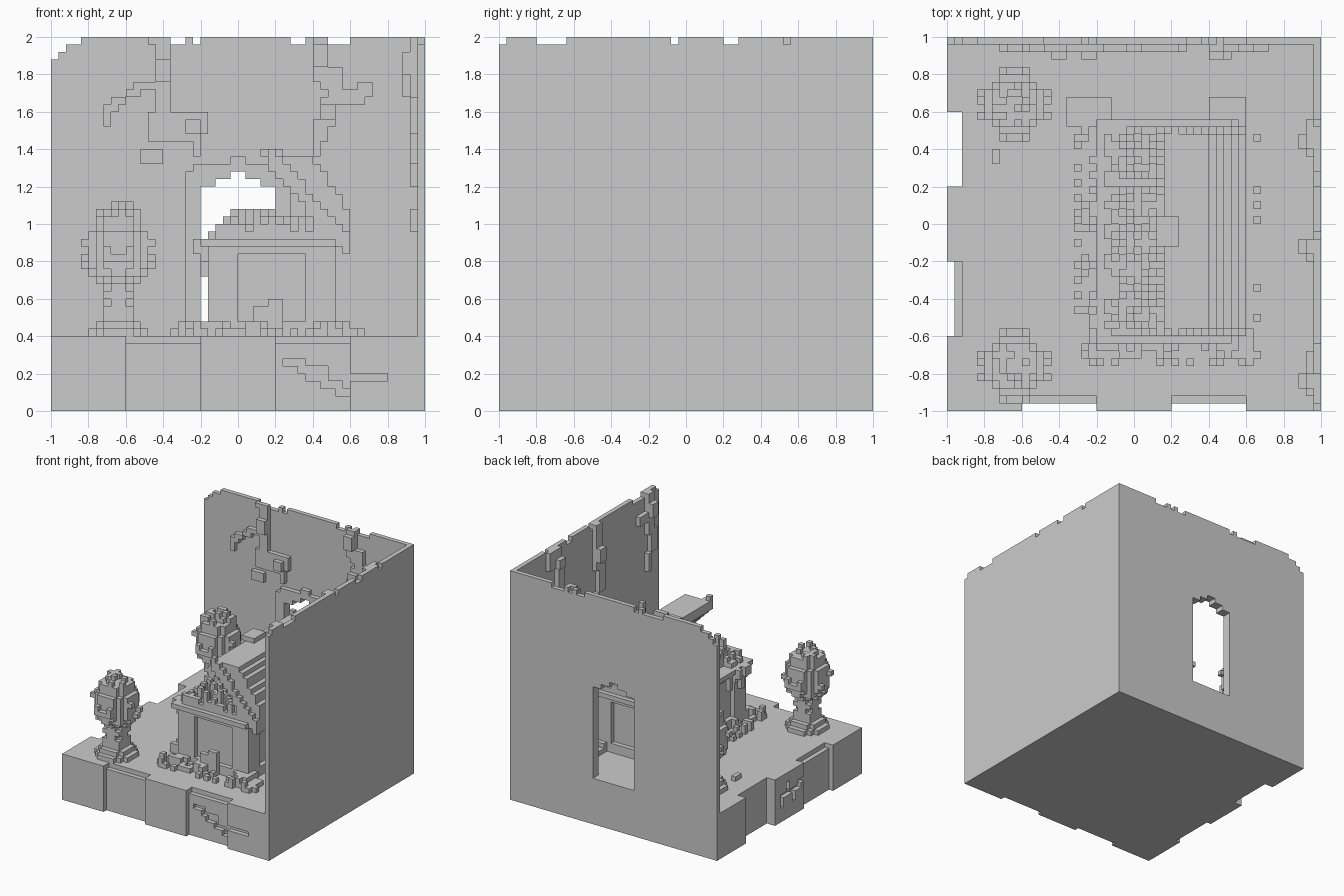
import bpy, bmesh, random
from mathutils import Vector

if "Cube" in bpy.data.objects:
    bpy.data.objects.remove(bpy.data.objects["Cube"])

random.seed(4)
V = 0.04  # voxel size; all coordinates below are in voxels


def box(x0, x1, y0, y1, z0, z1):
    return {(x, y, z) for x in range(x0, x1) for y in range(y0, y1) for z in range(z0, z1)}


def disc(cx, cy, r, z0, z1):
    return {c for c in box(cx - 7, cx + 7, cy - 7, cy + 7, z0, z1)
            if (c[0] + .5 - cx) ** 2 + (c[1] + .5 - cy) ** 2 < r * r}


def build(name, cells):
    """Skin a set of voxels with its exposed faces."""
    bm = bmesh.new()
    verts = {}

    def vert(p):
        if p not in verts:
            verts[p] = bm.verts.new(Vector(p) * V)
        return verts[p]

    for c in cells:
        for axis in range(3):
            u, w = (axis + 1) % 3, (axis + 2) % 3
            for side in (0, 1):
                n = list(c)
                n[axis] += 2 * side - 1
                if tuple(n) in cells:
                    continue
                quad = []
                for a, b in ((0, 0), (1, 0), (1, 1), (0, 1)):
                    p = list(c)
                    p[axis] += side
                    p[u] += a
                    p[w] += b
                    quad.append(vert(tuple(p)))
                bm.faces.new(quad if side else quad[::-1])
    mesh = bpy.data.meshes.new(name)
    bm.to_mesh(mesh)
    bm.free()
    obj = bpy.data.objects.new(name, mesh)
    bpy.context.collection.objects.link(obj)
    return obj


# Stone floor block with recessed bricks and cracks
base = box(-25, 25, -25, 25, 0, 10)
for x in (-15, 5):
    base -= box(x, x + 10, -25, -24, 0, 10) | box(x, x + 10, -24, -23, 9, 10)
base -= box(-25, -23, 5, 15, 0, 10) | box(-25, -24, -15, -5, 0, 10) | box(-24, -23, -15, -5, 9, 10)
for x0, x1, z0, z1 in ((6, 9, 6, 7), (8, 9, 5, 6), (9, 12, 4, 6), (11, 14, 3, 4), (13, 15, 2, 3)):
    base -= box(x0, x1, -24, -23, z0, z1)
base -= box(14, 17, -25, -24, 4, 5) | box(17, 20, -25, -24, 4, 5)
for y0, y1, z0, z1 in ((-4, 2, 5, 6), (-2, -1, 3, 5), (0, 1, 6, 8), (2, 3, 3, 6), (-5, -3, 6, 7)):
    base -= box(-25, -24, y0, y1, z0, z1)
build("floor_block", base)

# Back wall with arched doorway and chipped top
back = box(-25, 25, 24, 25, 10, 50) - box(-5, 5, 24, 25, 10, 30)
back -= box(-3, 3, 24, 25, 30, 31) | box(-1, 1, 24, 25, 31, 32)
for x0, x1 in ((-25, -21), (-12, -7), (-6, -5), (7, 9), (10, 11), (12, 15)):
    back -= box(x0, x1, 24, 25, 49, 50)
back -= box(-25, -23, 24, 25, 48, 49) | box(-25, -24, 24, 25, 47, 48)
build("back_wall", back)

# Right wall with chipped top
right = box(24, 25, -25, 24, 10, 50)
for y0, y1 in ((-25, -24), (-20, -16), (-2, -1), (5, 7), (13, 14)):
    right -= box(24, 25, y0, y1, 49, 50)
build("right_wall", right)

# Raised arch frame around the doorway
arch = box(-7, 7, 23, 24, 10, 32) | box(-3, 3, 23, 24, 32, 33) | box(-1, 1, 23, 24, 33, 34)
arch |= box(-6, 6, 23, 24, 32, 33)
arch -= box(-5, 5, 23, 24, 10, 30) | box(-3, 3, 23, 24, 30, 31) | box(-1, 1, 23, 24, 31, 32)
build("door_arch", arch)

# Creepers on the back wall: x0, x1, z0, z1
vines = set()
for x0, x1, z0, z1 in ((-12, -9, 49, 50), (-11, -9, 40, 49), (-14, -11, 43, 44), (-15, -13, 42, 43),
                       (-17, -15, 41, 42), (-18, -16, 40, 41), (-18, -17, 38, 40), (-12, -5, 36, 40),
                       (-13, -10, 33, 35), (-6, -5, 34, 36), (-6, -4, 37, 40),
                       (10, 12, 44, 50), (11, 14, 43, 46), (12, 17, 41, 43), (11, 13, 38, 42),
                       (10, 12, 36, 39), (10, 11, 34, 36), (16, 18, 42, 44)):
    vines |= box(x0, x1, 23, 24, z0, z1)
vines |= box(-7, -5, 22, 23, 37, 39) | box(-11, -9, 22, 23, 44, 47)
vines |= box(10, 12, 22, 23, 46, 49) | box(11, 13, 22, 23, 39, 41)
build("back_creepers", vines)

# Creepers on the right wall: y0, y1, z0, z1
vines = set()
for y0, y1, z0, z1 in ((-22, -20, 41, 50), (-23, -21, 37, 42), (-21, -20, 33, 37), (-20, -17, 44, 46),
                       (-4, -2, 40, 50), (-5, -3, 35, 41), (-3, -2, 30, 35), (10, 14, 46, 50),
                       (9, 11, 40, 46), (11, 12, 36, 40), (-19, -18, 24, 27)):
    vines |= box(23, 24, y0, y1, z0, z1)
vines |= box(22, 23, -22, -20, 45, 48) | box(22, 23, -4, -2, 42, 45) | box(22, 23, 10, 12, 46, 48)
build("side_creepers", vines)

# Stone chest with recessed panels and a rim
chest = box(-4, 13, -15, 13, 10, 23)
chest -= box(0, 9, -15, -14, 12, 21) | box(0, 9, 12, 13, 12, 21)
chest -= box(-4, -3, -11, 9, 12, 21) | box(12, 13, -11, 9, 12, 21)
chest |= box(-5, 13, -16, 14, 22, 23)
for x in (-5, 10):
    for y in (-16, 11):
        chest |= box(x + (x < 0), x + 4, y, y + 3, 10, 12)
build("stone_chest", chest)

# Heap of loose pieces filling the chest and spilling over its left side
heap = set()
for x in range(-4, 12):
    for y in range(-15, 13):
        top = min(27, 28 + x, 34 - x // 2)
        heap |= box(x, x + 1, y, y + 1, 23, random.randint(23, max(top, 23)) if x < 5 else 24 + random.randint(0, 2))
for y in range(-14, 12):
    if random.random() < .4:
        z = random.randint(18, 21)
        heap |= box(-5, -4, y, y + 1, z, 22)
        if random.random() < .5:
            heap |= box(-6, -5, y, y + 1, 21, 23)
build("heap", heap)

# Ribbed lid tilted off the chest, with a stepped rim on both ends
lid, rim = set(), set()
for x in range(4, 15):
    low = min(32, 32 - round((x - 4) * 1.1))
    top = 34 if x < 10 else 33 - round((x - 10) * 1.4)
    lid |= box(x, x + 1, -14, 12, low, top)
    for y in (-15, 12):
        rim |= box(x, x + 1, y, y + 1, low, low + 3)
build("tilted_lid", lid)
build("lid_rim", rim)
build("lid_chip", box(3, 6, -3, 1, 34, 35))


# Pedestal urns with side plates, knobs and ragged crowns
def urn(name, cx, cy):
    cells = set()
    for r, z0, z1 in ((4.3, 10, 11), (3.2, 11, 12), (2.3, 12, 14), (1.6, 14, 15), (2.3, 15, 16),
                      (1.6, 16, 17), (2.9, 17, 18), (3.7, 18, 19), (4.3, 19, 24), (3.3, 24, 26)):
        cells |= disc(cx, cy, r, z0, z1)
    for x, y, z in disc(cx, cy, 3.3, 26, 27):
        if random.random() < .5:
            cells.add((x, y, z))
    for x, y, z in disc(cx, cy, 1.6, 27, 28):
        if random.random() < .3:
            cells.add((x, y, z))
    for s in (-5, 4):
        cells |= box(cx - 2, cx + 2, cy + s, cy + s + 1, 20, 22) - box(cx - 1, cx + 1, cy + s, cy + s + 1, 21, 22)
        for k, z in ((-2, 22), (1, 20), (0, 19)):
            cells |= box(cx + s, cx + s + 1, cy + k, cy + k + 1, z, z + 1)
    build(name, cells)


urn("front_urn", -16, -19)
urn("rear_urn", -16, 16)

# Rubble scattered on the floor around the chest and urns
rubble = box(-9, -3, 13, 17, 10, 11) | box(10, 15, 13, 17, 10, 11) | box(14, 16, -19, -14, 10, 11)
rubble |= box(1, 4, -17, -15, 10, 12) | box(4, 6, -16, -15, 10, 15) | box(2, 4, -16, -15, 12, 14)
rubble |= box(-5, -2, -17, -16, 10, 12) | box(11, 14, -17, -16, 10, 12) | box(-19, -18, 8, 10, 10, 11)
for _ in range(75):
    if random.random() < .5:
        x, y = random.randint(-8, -5), random.randint(-17, 12)
    else:
        x, y = random.randint(-8, 15), random.randint(-19, -16)
    rubble |= box(x, x + 1, y, y + 1, 10, 11 + (random.random() < .2))
for y in (-18, -13, -9, 0, 2, 4, 11):
    rubble |= box(16, 17, y, y + 1, 10, 11)
build("rubble", rubble)
